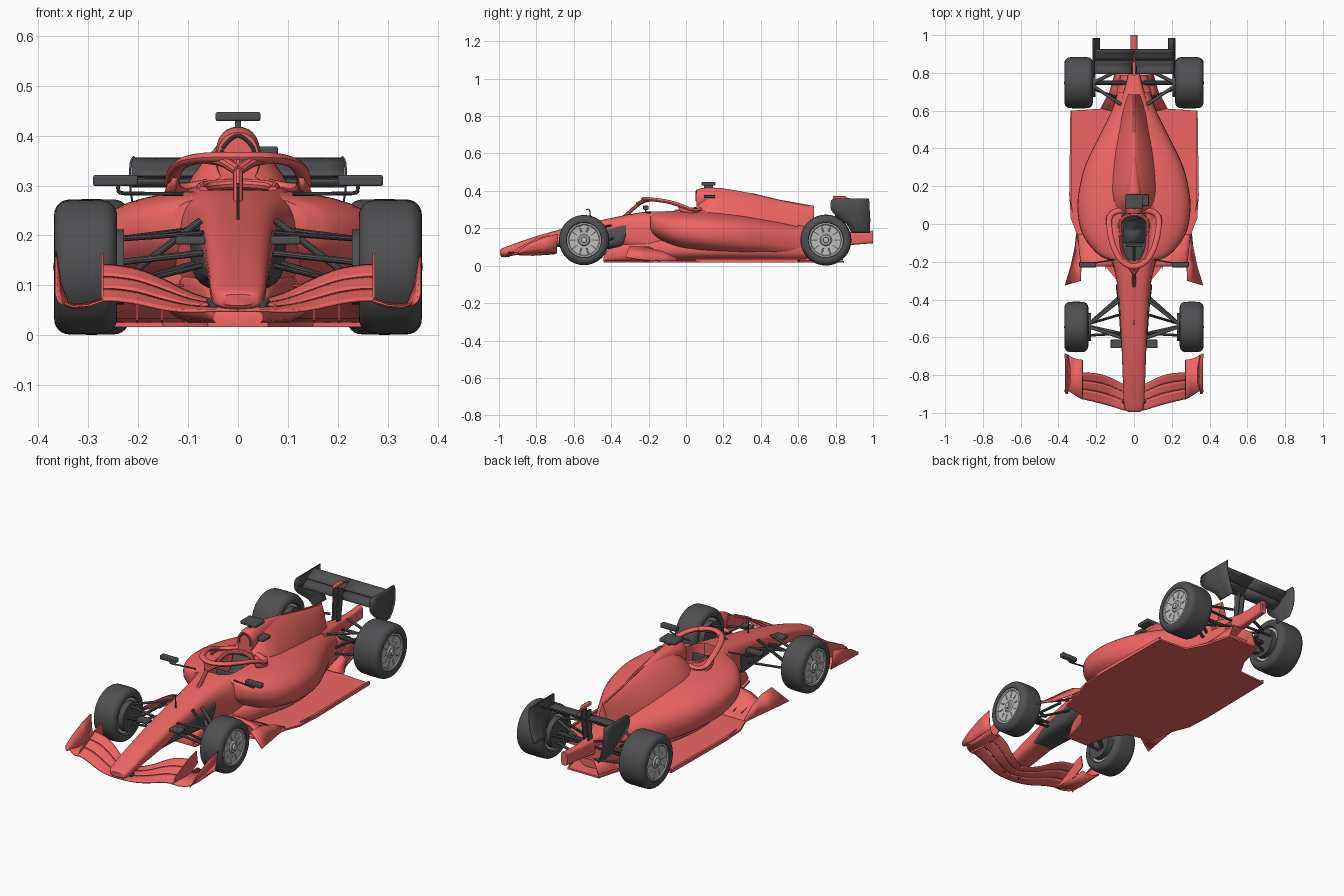
import bpy, bmesh, math
from mathutils import Vector

if "Cube" in bpy.data.objects:
    bpy.data.objects.remove(bpy.data.objects["Cube"])


def material(name, col):
    m = bpy.data.materials.new(name)
    m.diffuse_color = (*col, 1)
    m.use_nodes = True
    m.node_tree.nodes["Principled BSDF"].inputs["Base Color"].default_value = m.diffuse_color
    return m


RED = material("red_paint", (0.86, 0.13, 0.13))
DARK = material("dark_rubber", (0.08, 0.08, 0.085))
GREY = material("rim_metal", (0.5, 0.5, 0.5))


def mesh(name, verts, faces, mat, mirror=False, thick=0):
    me = bpy.data.meshes.new(name)
    me.from_pydata([tuple(v) for v in verts], [], faces)
    bm = bmesh.new()
    bm.from_mesh(me)
    bmesh.ops.recalc_face_normals(bm, faces=bm.faces)
    bm.to_mesh(me)
    bm.free()
    me.materials.append(mat)
    ob = bpy.data.objects.new(name, me)
    bpy.context.collection.objects.link(ob)
    if thick:
        s = ob.modifiers.new("thickness", 'SOLIDIFY')
        s.thickness, s.offset = thick, 0
    if mirror:
        ob.modifiers.new("mirror", 'MIRROR').use_mirror_merge = False
    return ob


def spline(rows, steps):
    """Catmull-Rom interpolation through rows of numbers."""
    out = []
    for i in range(len(rows) - 1):
        a, b, c, d = (rows[max(0, min(len(rows) - 1, i + k))] for k in (-1, 0, 1, 2))
        for s in range(steps):
            t = s / steps
            out.append([q + t * ((r - p) / 2 + t * ((2 * p - 5 * q + 4 * r - w) / 2
                        + t * (3 * q - p - 3 * r + w) / 2)) for p, q, r, w in zip(a, b, c, d)])
    return out + [list(rows[-1])]


def loft(name, rows, mat, p=2.6, mid=0.5, n=40, steps=6):
    """Rows are (y, half width, bottom z, top z); the section is a superellipse."""
    rows = spline(rows, steps)
    vs, fs = [], []
    for y, w, z0, z1 in rows:
        zm = z0 + mid * (z1 - z0)
        for k in range(n):
            a = 2 * math.pi * k / n
            c, s = math.cos(a), math.sin(a)
            vs.append((w * math.copysign(abs(c) ** (2 / p), c), y,
                       zm + (z1 - zm if s > 0 else zm - z0) * math.copysign(abs(s) ** (2 / p), s)))
    for i in range(len(rows) - 1):
        for k in range(n):
            j = (k + 1) % n
            fs.append((i * n + k, i * n + j, i * n + n + j, i * n + n + k))
    fs += [tuple(range(n)), tuple(range(len(vs) - n, len(vs)))]
    return mesh(name, vs, fs, mat)


def sheet(name, rows, mat, thick=0.004, mirror=True):
    """Thin panel through a grid of points."""
    m = len(rows[0])
    fs = [(i * m + j, i * m + j + 1, i * m + m + j + 1, i * m + m + j)
          for i in range(len(rows) - 1) for j in range(m - 1)]
    return mesh(name, [p for r in rows for p in r], fs, mat, mirror, thick)


def prism(name, outline, axis, lo, hi, mat, mirror=False):
    """Extrude a 2D outline along x ('x', outline y,z) or z ('z', outline x,y)."""
    n = len(outline)
    vs = [((h, a, b) if axis == 'x' else (a, b, h)) for h in (lo, hi) for a, b in outline]
    fs = [tuple(range(n)), tuple(range(n, 2 * n))] + [(i, (i + 1) % n, n + (i + 1) % n, n + i) for i in range(n)]
    return mesh(name, vs, fs, mat, mirror)


def box(name, c, s, mat, mirror=False, bevel=0.004):
    x, y, z = c
    ob = prism(name, [(x + i * s[0] / 2, y + j * s[1] / 2) for i, j in ((-1, -1), (1, -1), (1, 1), (-1, 1))],
               'z', z - s[2] / 2, z + s[2] / 2, mat, mirror)
    if bevel:
        b = ob.modifiers.new("round", 'BEVEL')
        b.width, b.segments = bevel, 2
    return ob


def tube(name, pts, r, mat, mirror=False, steps=6, n=10, flat=1.0):
    """Round bar along a smooth path; flat squashes it into a blade."""
    pts = [Vector(p) for p in (spline(pts, steps) if len(pts) > 2 else pts)]
    vs, fs = [], []
    for i, p in enumerate(pts):
        d = (pts[min(i + 1, len(pts) - 1)] - pts[max(i - 1, 0)]).normalized()
        side = d.cross(Vector((0, 0, 1)) if abs(d.z) < 0.95 else Vector((1, 0, 0))).normalized()
        up = side.cross(d)
        vs += [p + r * (side * math.cos(a) + up * math.sin(a) * flat)
               for a in (2 * math.pi * k / n for k in range(n))]
    for i in range(len(pts) - 1):
        fs += [(i * n + k, i * n + (k + 1) % n, i * n + n + (k + 1) % n, i * n + n + k) for k in range(n)]
    fs += [tuple(range(n)), tuple(range(len(vs) - n, len(vs)))]
    return mesh(name, vs, fs, mat, mirror)


def revolve(name, prof, y, z, mat, n=64):
    """Spin an (x, radius) profile about the axle; mirrored to both sides."""
    vs = [(x, y + r * math.cos(a), z + r * math.sin(a)) for x, r in prof
          for a in (2 * math.pi * k / n for k in range(n))]
    fs = [(i * n + k, i * n + (k + 1) % n, i * n + n + (k + 1) % n, i * n + n + k)
          for i in range(len(prof) - 1) for k in range(n)]
    return mesh(name, vs, fs, mat, True)


# Wheels: tyre with rounded shoulders, dished rim, short spokes, hub nut
for tag, y, z, R, xi, xo in (("front", -0.545, 0.137, 0.133, 0.242, 0.368), ("rear", 0.748, 0.137, 0.135, 0.218, 0.368)):
    arc = [(.03 * (1 - math.cos(a)), R - .03 + .03 * math.sin(a)) for a in (math.pi / 2 * k / 6 for k in range(7))]
    side = [(.012, .088), (.003, .094)] + arc
    revolve(tag + "_tyre", [(xi + d, r) for d, r in side] + [((xi + xo) / 2, R + .001)]
            + [(xo - d, r) for d, r in reversed(side)] + [(xi + .012, .088)], y, z, DARK)
    revolve(tag + "_rim", [(xi + .015, .001), (xi + .015, .09), (xo - .006, .092), (xo - .006, .084), (xo - .011, .08),
            (xo - .014, .032), (xo - .008, .026), (xo - .008, .016), (xo, .014), (xo + .002, .001)], y, z, GREY, 48)
    for k in range(10):
        a = k * math.pi / 5
        tube(tag + "_spoke", [(xo - .013, y + r * math.cos(a), z + r * math.sin(a)) for r in (.045, .08)], .004, GREY, True, n=6)

# Chassis, sidepods, engine cover
chassis = loft("chassis_and_nose", [(-.995, .03, .06, .082), (-.965, .052, .054, .1), (-.8, .06, .082, .158),
               (-.6, .068, .112, .212), (-.4, .08, .115, .255), (-.28, .096, .08, .279), (-.15, .124, .04, .296),
               (.05, .145, .03, .306), (.16, .13, .03, .302)], RED, p=3.2)
pods = loft("sidepods", [(-.19, .135, .175, .28), (-.165, .185, .15, .285), (-.11, .238, .115, .29), (-.04, .278, .085, .292),
            (.05, .297, .065, .291), (.15, .296, .052, .286), (.3, .262, .04, .27), (.45, .192, .035, .245),
            (.6, .118, .03, .215), (.7, .085, .03, .185)], RED, p=2.5)
loft("lower_bodywork", [(-.2, .12, .02, .15), (-.05, .185, .02, .16), (.15, .225, .02, .15), (.35, .2, .02, .14),
     (.55, .13, .02, .14), (.79, .07, .03, .15)], RED)
loft("engine_cover", [(.055, .1, .24, .33), (.12, .115, .22, .395), (.2, .125, .2, .408), (.35, .115, .17, .386),
     (.5, .085, .15, .352), (.62, .06, .13, .328), (.685, .035, .12, .318)], RED, p=1.35, mid=.2)
loft("airbox", [(.055, .042, .3, .406), (.1, .045, .3, .417), (.2, .038, .29, .413), (.35, .018, .28, .387)], RED, p=2.3)
prism("engine_fin", [(.35, .3), (.35, .389), (.5, .353), (.685, .32), (.685, .2), (.5, .2)], 'x', -.004, .004, RED)
tube("airbox_arch", [(.03, .056, .345), (.03, .056, .375), (0, .056, .4), (-.03, .056, .375), (-.03, .056, .345)], .004, DARK)

# Cockpit opening cut out of the shell, then fitted out
cut = loft("cockpit_cutter", [(-.195, .03, .13, .4), (-.15, .068, .13, .4), (-.02, .08, .13, .4), (.054, .062, .13, .4)], DARK, p=3)
for ob in (chassis, pods):
    m = ob.modifiers.new("cockpit", 'BOOLEAN')
    m.object, m.operation, m.solver = cut, 'DIFFERENCE', 'EXACT'
    bpy.context.view_layer.objects.active = ob
    bpy.ops.object.modifier_apply(modifier=m.name)
bpy.data.objects.remove(cut)
loft("cockpit_floor", [(-.19, .04, .11, .16), (-.1, .075, .11, .17), (.05, .075, .11, .18)], DARK)
sheet("seat", [[(x, y, z) for y, z in ((-.1, .19), (-.03, .185), (.02, .22), (.045, .29))] for x in (-.055, 0, .055)], DARK, .012, False)
tube("headrest", [(.07, -.06, .288), (.068, .02, .298), (0, .05, .303), (-.068, .02, .298), (-.07, -.06, .288)], .011, RED)
box("steering_wheel", (0, -.115, .25), (.085, .015, .045), DARK)
tube("steering_column", [(0, -.11, .25), (0, -.2, .225)], .008, DARK)

# Halo ring closed into the shoulders, with pillar
half = [(.05, .075, .305), (.105, .062, .295), (.13, .03, .298), (.13, -.02, .318), (.12, -.08, .338), (.098, -.145, .35), (.06, -.2, .356)]
tube("halo", half + [(0, -.225, .357)] + [(-x, y, z) for x, y, z in reversed(half)], .015, RED, n=14, flat=.7)
sheet("halo_fairing", [[(.128, .04, .305), (.145, .045, .27)], [(.13, -.01, .315), (.142, 0, .285)],
      [(.124, -.05, .33), (.13, -.03, .29)]], RED, .012)
tube("halo_pillar", [(0, -.33, .262), (0, -.27, .315), (0, -.22, .355)], .01, RED)
tube("halo_brace", [(0, -.26, .33), (.03, -.22, .348), (.07, -.185, .355)], .011, RED, True)

# Dark chassis side panels and keel
loft("chassis_side_panel", [(-.74, .055, .1, .13), (-.6, .071, .1, .18), (-.45, .082, .09, .21), (-.35, .094, .095, .235), (-.32, .096, .15, .23)], DARK, p=3.2)
loft("keel", [(-.44, .05, .022, .05), (-.4, .065, .02, .1), (-.3, .09, .02, .13), (-.15, .13, .02, .15)], RED, p=3.5)

# Floor, tunnel roof, vanes, diffuser, tail
hf = [(.06, -.44), (.09, -.3), (.15, -.225), (.27, -.2), (.3, -.06), (.335, .03), (.342, .15), (.335, .6), (.18, .61), (.13, .7), (.09, .845)]
prism("floor", hf + [(-x, y) for x, y in reversed(hf)], 'z', .017, .026, RED)
sheet("tunnel_roof", [[(x, -.225 + .028 * i, z) for i, z in enumerate((h, h, h * .85, h * .6, .035, .03, .026))]
      for x, h in ((.1, .1), (.16, .1), (.22, .09), (.265, .065), (.295, .04))], RED)
sheet("floor_vane", [[(.305, -.05, .025), (.302, -.05, .04)], [(.312, -.12, .025), (.292, -.12, .075)],
      [(.333, -.22, .03), (.28, -.22, .1)], [(.365, -.325, .045), (.282, -.3, .105)]], RED)
for k, x in enumerate((.15, .2, .245)):
    prism("tunnel_fence", [(-.24 + k * .015, .03), (-.24 + k * .015, .09 - k * .01), (-.1, .04), (-.1, .02)], 'x', x, x + .004, RED, True)
prism("floor_edge", [(.325, .05), (.343, .15), (.337, .6), (.327, .6), (.33, .15)], 'z', .017, .035, RED, True)
sheet("diffuser", [[(0, .6, .03), (.13, .6, .03), (.17, .61, .026)], [(0, .73, .055), (.09, .73, .055), (.115, .73, .03)],
      [(0, .84, .1), (.06, .84, .1), (.085, .84, .03)]], RED)
loft("tail", [(.6, .09, .06, .22), (.7, .055, .08, .2), (.8, .03, .1, .185), (.9, .02, .112, .18), (1.0, .018, .12, .188)], RED, p=4)
box("rain_light", (0, .997, .155), (.02, .006, .04), DARK, bevel=0)

# Front wing: three stacked elements, end fences and footplates
stations = [(0, -.99, .05, -.87, .062), (.05, -.987, .05, -.85, .066), (.1, -.972, .048, -.825, .082),
            (.15, -.957, .053, -.803, .107), (.2, -.944, .064, -.792, .127), (.245, -.933, .07, -.788, .135), (.272, -.927, .07, -.787, .137)]
for k, (a, b) in enumerate(((0, .37), (.38, .69), (.70, 1))):
    rows = [[(x, y0 + f * (y1 - y0), z0 + f ** 1.15 * (z1 - z0) + .002 * k) for f in (a + (b - a) * i / 4 for i in range(5))]
            for x, y0, z0, y1, z1 in spline(stations, 4)]
    sheet("front_wing_element", rows, RED, .006)
prism("front_wing_fence", [(-.93, .066), (-.9, .095), (-.8, .145), (-.73, .165), (-.72, .1), (-.78, .066)], 'x', .269, .274, RED, True)
sheet("front_endplate", [[(.352, -.9, .062), (.36, -.9, .07), (.365, -.89, .085)], [(.338, -.84, .058), (.355, -.84, .085), (.364, -.84, .118)],
      [(.338, -.76, .06), (.355, -.76, .1), (.364, -.76, .152)], [(.35, -.69, .066), (.358, -.69, .11), (.365, -.685, .17)]], RED)
sheet("front_footplate", [[(x, y0, z), (x, -.82, z - .003), (x, y1, z + .004)] for x, y0, y1, z in
      ((.27, -.93, -.72, .07), (.3, -.915, -.715, .06), (.33, -.895, -.705, .058), (.352, -.88, -.69, .066))], RED)
tube("nose_wing_strut", [(.045, -.95, .05), (.058, -.94, .072)], .007, DARK, True)

# Rear wing: two elements, curved endplates, pylons, flap actuator
for nm, prof in (("rear_wing_main", ((.795, .31), (.82, .299), (.85, .302), (.875, .318))),
                 ("rear_wing_flap", ((.868, .32), (.885, .329), (.91, .342), (.925, .354)))):
    sheet(nm, [[(x, y, z) for y, z in prof] for x in (0, .1, .18, .213)], DARK, .006)
sheet("rear_endplate", [[(x, y0 + (y1 - y0) * i / 3, z) for i in range(4)] for x, y0, y1, z in spline(
      [(.208, .79, .975, .358), (.215, .775, .98, .345), (.216, .775, .982, .3), (.21, .81, .985, .26),
       (.2, .86, .985, .22), (.182, .885, .985, .175)], 3)], DARK)
prism("rear_wing_pylon", [(.79, .17), (.8, .34), (.84, .345), (.84, .3), (.82, .17)], 'x', .01, .016, DARK, True)
box("flap_actuator", (0, .82, .364), (.018, .07, .018), RED)
tube("actuator_rod", [(0, .84, .364), (0, .9, .35)], .005, RED)

# Suspension arms, brake drums and driveshafts
for y, z in ((-.4, .215), (-.6, .205)):
    tube("front_upper_arm", [(.07, y, z), (.25, -.54, .192)], .009, DARK, True, flat=.6)
    tube("front_lower_arm", [(.07, y + .02, z - .065), (.25, -.54, .095)], .009, DARK, True, flat=.6)
tube("front_pushrod", [(.075, -.48, .23), (.245, -.53, .1)], .007, DARK, True)
tube("front_steering_rod", [(.07, -.58, .165), (.25, -.59, .145)], .007, DARK, True)
for y in (.62, .83):
    tube("rear_upper_arm", [(.05, y, .195), (.23, .74, .205)], .009, DARK, True, flat=.6)
    tube("rear_lower_arm", [(.05, y, .1), (.23, .74, .085)], .009, DARK, True, flat=.6)
tube("driveshaft", [(.03, .748, .137), (.23, .748, .137)], .011, DARK, True)
tube("rear_pullrod", [(.06, .66, .1), (.23, .72, .2)], .007, DARK, True)
tube("rear_toe_rod", [(.04, .8, .15), (.23, .81, .15)], .007, DARK, True)
tube("front_brake_drum", [(.228, -.545, .137), (.265, -.545, .137)], .075, DARK, True, n=28)
tube("rear_brake_drum", [(.205, .748, .137), (.25, .748, .137)], .075, DARK, True, n=28)

# Mirrors, cameras and sensors
box("mirror", (.245, -.215, .31), (.09, .028, .022), DARK, True)
tube("mirror_stalk", [(.24, -.215, .3), (.236, -.213, .286), (.2, -.205, .284), (.11, -.19, .283)], .004, DARK, True)
box("nose_camera", (.095, -.635, .19), (.06, .045, .017), DARK, True)
box("roof_camera", (0, .12, .438), (.09, .075, .018), DARK)
box("roof_camera_mount", (0, .12, .42), (.012, .05, .03), DARK, bevel=0)
box("side_camera", (.06, .125, .37), (.04, .06, .017), DARK)
tube("pitot_tube", [(0, -.51, .22), (0, -.515, .295), (0, -.535, .3)], .003, DARK)

# Smooth shading, keeping hard edges
bpy.ops.object.select_all(action='SELECT')
bpy.context.view_layer.objects.active = chassis
bpy.ops.object.shade_smooth_by_angle(angle=math.radians(35))
